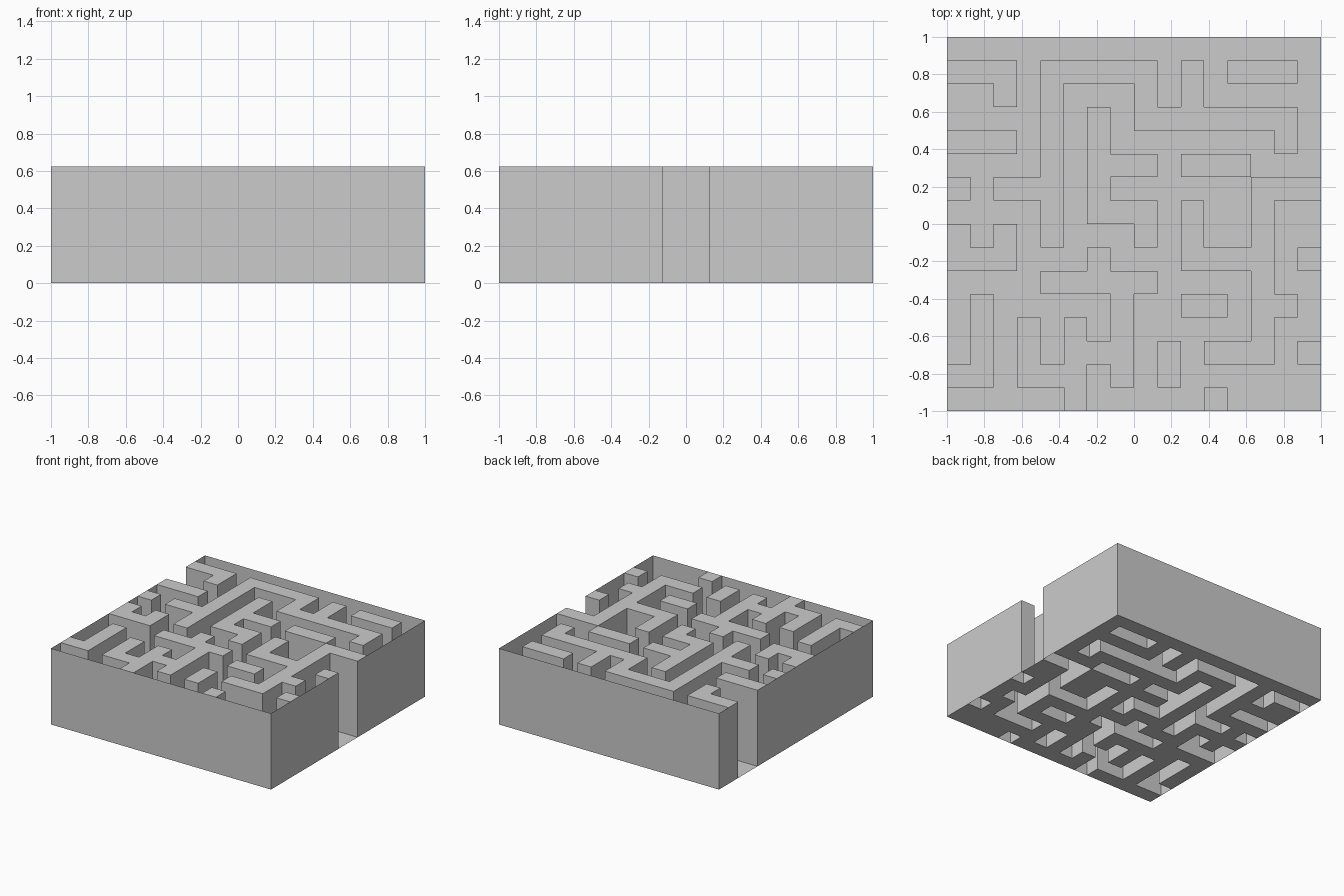
import bpy, bmesh, math

if "Cube" in bpy.data.objects:
    bpy.data.objects.remove(bpy.data.objects["Cube"])

U = 0.125          # grid unit, the block is 16 x 16 units
H = 5              # wall height in units
N = 8

# Inner walls, one unit thick, as paths through grid cells
PATHS = [
    # left side
    [(-8, 6), (-6, 6), (-6, 5)],
    [(-8, 3), (-6, 3)],
    [(-8, 1)],
    [(-8, -1), (-8, -2), (-6, -2), (-6, -1)],
    [(-8, -7), (-7, -7), (-7, -4)],
    # long wall at the back
    [(-4, -1), (-4, 6), (0, 6), (0, 4), (6, 4), (6, 3)],
    [(-6, 1), (-4, 1)],
    [(2, 4), (2, 6)],
    [(4, 6), (6, 6)],
    # middle
    [(-2, 4), (-2, 0), (0, 0), (0, -1)],
    [(-2, 2), (0, 2)],
    # right side
    [(2, 2), (4, 2)],
    [(7, 1), (5, 1), (5, -6), (3, -6)],
    [(2, 0), (2, -2), (5, -2)],
    [(5, -4), (6, -4)],
    [(7, -2)], [(7, -6)],
    # front
    [(2, -4), (3, -4)],
    [(1, -6), (1, -7)],
    [(3, -8)],
    [(-4, -3), (0, -3)],
    [(-2, -2), (-2, -3)],
    [(-1, -3), (-1, -7)],
    [(-2, -6), (-1, -6)],
    [(-3, -8), (-3, -5)],
    [(-3, -7), (-5, -7), (-5, -5)],
]
wall = set()
for path in PATHS:
    for (x0, y0), (x1, y1) in zip(path, path[1:] or path):
        wall |= {(x, y) for x in range(min(x0, x1), max(x0, x1) + 1)
                 for y in range(min(y0, y1), max(y0, y1) + 1)}


def level(x, y, z):
    # upward-facing cell at height z
    return [(x, y, z), (x + 1, y, z), (x + 1, y + 1, z), (x, y + 1, z)]


def upright(a, b):
    # vertical panel from a to b, facing right of the travel direction
    return [(*a, 0), (*b, 0), (*b, H), (*a, H)]


def sides(x, y):
    # neighbour cell and anticlockwise edge for each side of a cell
    return [((x, y - 1), (x, y), (x + 1, y)),
            ((x + 1, y), (x + 1, y), (x + 1, y + 1)),
            ((x, y + 1), (x + 1, y + 1), (x, y + 1)),
            ((x - 1, y), (x, y + 1), (x, y))]


def make(name, quads):
    bm = bmesh.new()
    for q in quads:
        bm.faces.new([bm.verts.new([c * U for c in p]) for p in q])
    bmesh.ops.remove_doubles(bm, verts=bm.verts, dist=1e-4)
    bmesh.ops.dissolve_limit(bm, angle_limit=math.radians(1),
                             verts=bm.verts, edges=bm.edges)
    me = bpy.data.meshes.new(name)
    bm.to_mesh(me)
    bm.free()
    ob = bpy.data.objects.new(name, me)
    bpy.context.collection.objects.link(ob)


floor, inner, outer = [], [], []
for x in range(-N, N):
    for y in range(-N, N):
        solid = (x, y) in wall
        (inner if solid else floor).append(level(x, y, H if solid else 0))
        for (nx, ny), a, b in sides(x, y):
            if not (-N <= nx < N and -N <= ny < N):
                # the two doorways are left open in the outer shell
                door = (nx == N and y in (-1, 0)) or (nx < -N and y in (4, 5))
                if not door:
                    outer.append(upright(a, b))
            elif solid and (nx, ny) not in wall:
                inner.append(upright(a, b))

make("corridor_floor", floor)    # floor only under the corridors
make("inner_walls", inner)       # hollow walls, open underneath
make("outer_shell", outer)       # thin boundary panels
